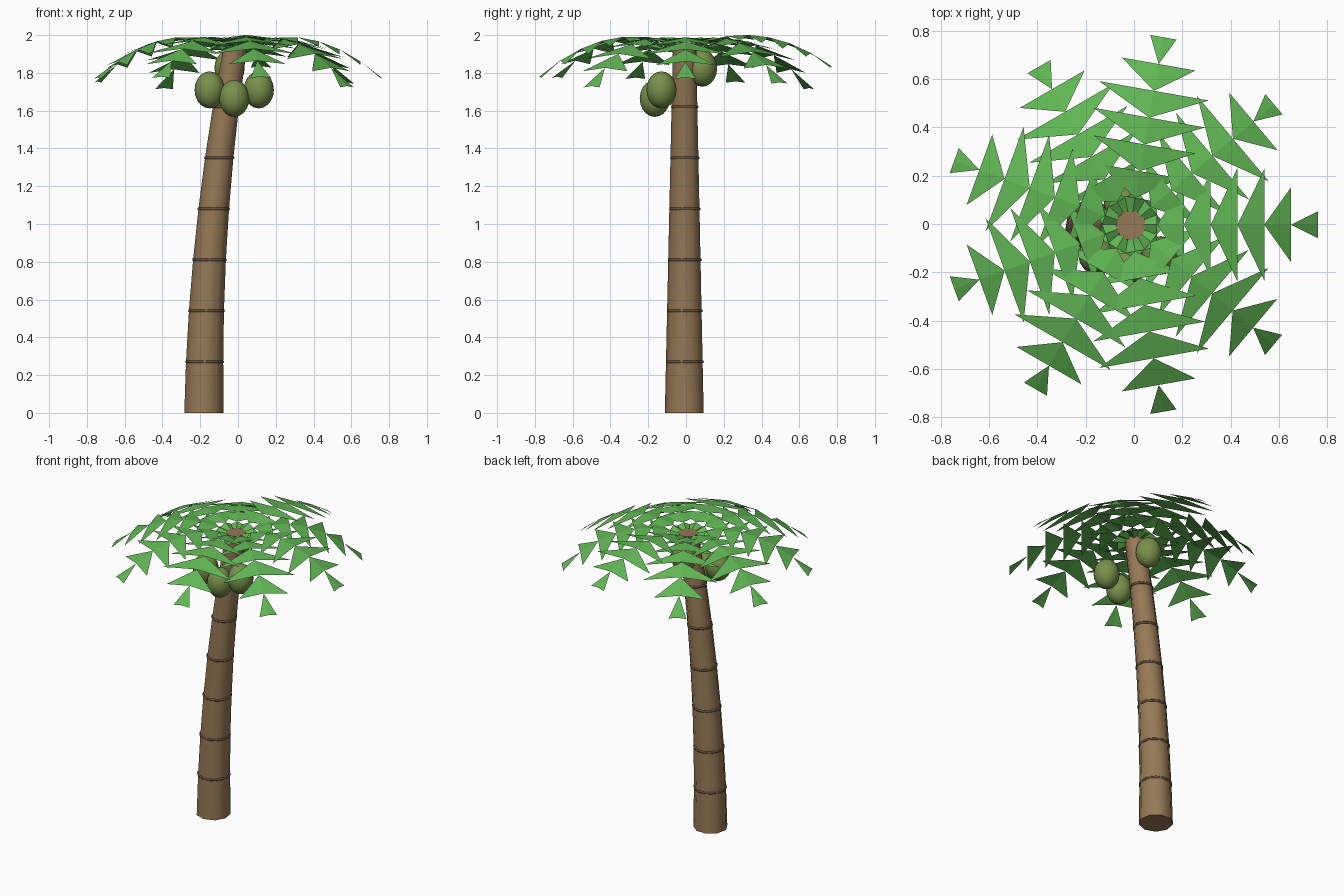
import bpy, bmesh, math
from mathutils import Vector

cube = bpy.data.objects.get("Cube")
if cube:
    bpy.data.objects.remove(cube, do_unlink=True)


def material(name, rgb):
    mat = bpy.data.materials.new(name)
    mat.use_nodes = True
    mat.diffuse_color = (*rgb, 1)
    mat.node_tree.nodes["Principled BSDF"].inputs["Base Color"].default_value = (*rgb, 1)
    return mat


bark = material("bark_brown", (0.30, 0.19, 0.092))
dark_bark = material("ring_dark_brown", (0.13, 0.085, 0.045))
leaf = material("leaf_green", (0.12, 0.47, 0.09))
husk = material("coconut_green", (0.19, 0.28, 0.07))

SIDES = 9
TOP = 1.945
STEP = 0.27
CENTRE_Y = -0.006


def trunk_centre(z):
    return Vector((-0.18 + 0.167 * (z / TOP) ** 2, CENTRE_Y, z))


def trunk_radius(z):
    return 0.106 - 0.022 * z


def add_object(name, bm, mat):
    mesh = bpy.data.meshes.new(name)
    bm.to_mesh(mesh)
    bm.free()
    mesh.materials.append(mat)
    obj = bpy.data.objects.new(name, mesh)
    bpy.context.collection.objects.link(obj)
    return obj


def smooth(obj, angle):
    bpy.ops.object.select_all(action='DESELECT')
    obj.select_set(True)
    bpy.context.view_layer.objects.active = obj
    bpy.ops.object.shade_smooth_by_angle(angle=math.radians(angle))


# Trunk: tapered, leaning tube with flat caps
bm = bmesh.new()
loops = []
for z in [i * STEP for i in range(7)] + [TOP]:
    loop = []
    for k in range(SIDES):
        a = -math.pi / 2 + math.tau * k / SIDES
        offset = Vector((math.cos(a), math.sin(a), 0)) * trunk_radius(z)
        loop.append(bm.verts.new(trunk_centre(z) + offset))
    loops.append(loop)
for low, high in zip(loops, loops[1:]):
    for k in range(SIDES):
        n = (k + 1) % SIDES
        bm.faces.new((low[k], low[n], high[n], high[k]))
bm.faces.new(loops[0][::-1])
bm.faces.new(loops[-1])
smooth(add_object("trunk", bm, bark), 60)

# Thin growth rings, partly sunk into the trunk
for i in range(1, 7):
    z = i * STEP
    bpy.ops.mesh.primitive_torus_add(
        location=trunk_centre(z), major_radius=trunk_radius(z) * 0.955,
        minor_radius=0.008, major_segments=14, minor_segments=6)
    ring = bpy.context.object
    ring.name = f"trunk_ring_{i}"
    ring.data.materials.append(dark_bark)
    smooth(ring, 70)

# Fronds: arching ribs of folded triangular leaflets, folded hardest at the root
START_Z = 1.925
RISE = 0.48
HALF_WIDTHS = [0.09, 0.17, 0.215, 0.235, 0.23, 0.155, 0.055]
FOLDS = [0.5] + [0.12] * 6
# Reach and tip height of each frond, anticlockwise from +x
FRONDS = [(0.775, 1.775), (0.775, 1.75), (0.787, 1.835),
          (0.755, 1.72), (0.775, 1.755), (0.775, 1.775),
          (0.785, 1.78), (0.785, 1.78), (0.773, 1.73)]


def add_frond(index, reach, tip_z):
    angle = math.tau * index / len(FRONDS)
    out = Vector((math.cos(angle), math.sin(angle), 0))
    side = Vector((-out.y, out.x, 0))
    root = Vector((-0.015, CENTRE_Y / 2, START_Z))
    sag = (START_Z + RISE * reach - tip_z) / reach ** 2

    def rib(r):
        return root + out * r + Vector((0, 0, RISE * r - sag * r * r))

    bm = bmesh.new()
    count = len(HALF_WIDTHS)
    for i, (width, fold) in enumerate(zip(HALF_WIDTHS, FOLDS)):
        inner = bm.verts.new(rib(reach * i / count))
        end = rib(reach * (i + 1) / count)
        middle = bm.verts.new(end)
        drop = Vector((0, 0, -fold * width))
        left = bm.verts.new(end + side * width + drop)
        right = bm.verts.new(end - side * width + drop)
        bm.faces.new((inner, middle, left))
        bm.faces.new((inner, right, middle))
    add_object(f"frond_{index + 1}", bm, leaf)


for i, (reach, tip) in enumerate(FRONDS):
    add_frond(i, reach, tip)

# Coconuts hanging below the crown
for i, spot in enumerate([(-0.15, -0.13, 1.71), (-0.02, -0.165, 1.665),
                          (0.11, -0.13, 1.71), (-0.045, 0.085, 1.825)]):
    bpy.ops.mesh.primitive_uv_sphere_add(segments=16, ring_count=10, radius=1, location=spot)
    nut = bpy.context.object
    nut.name = f"coconut_{i + 1}"
    nut.scale = (0.08, 0.08, 0.098)
    nut.data.materials.append(husk)
    smooth(nut, 60)
